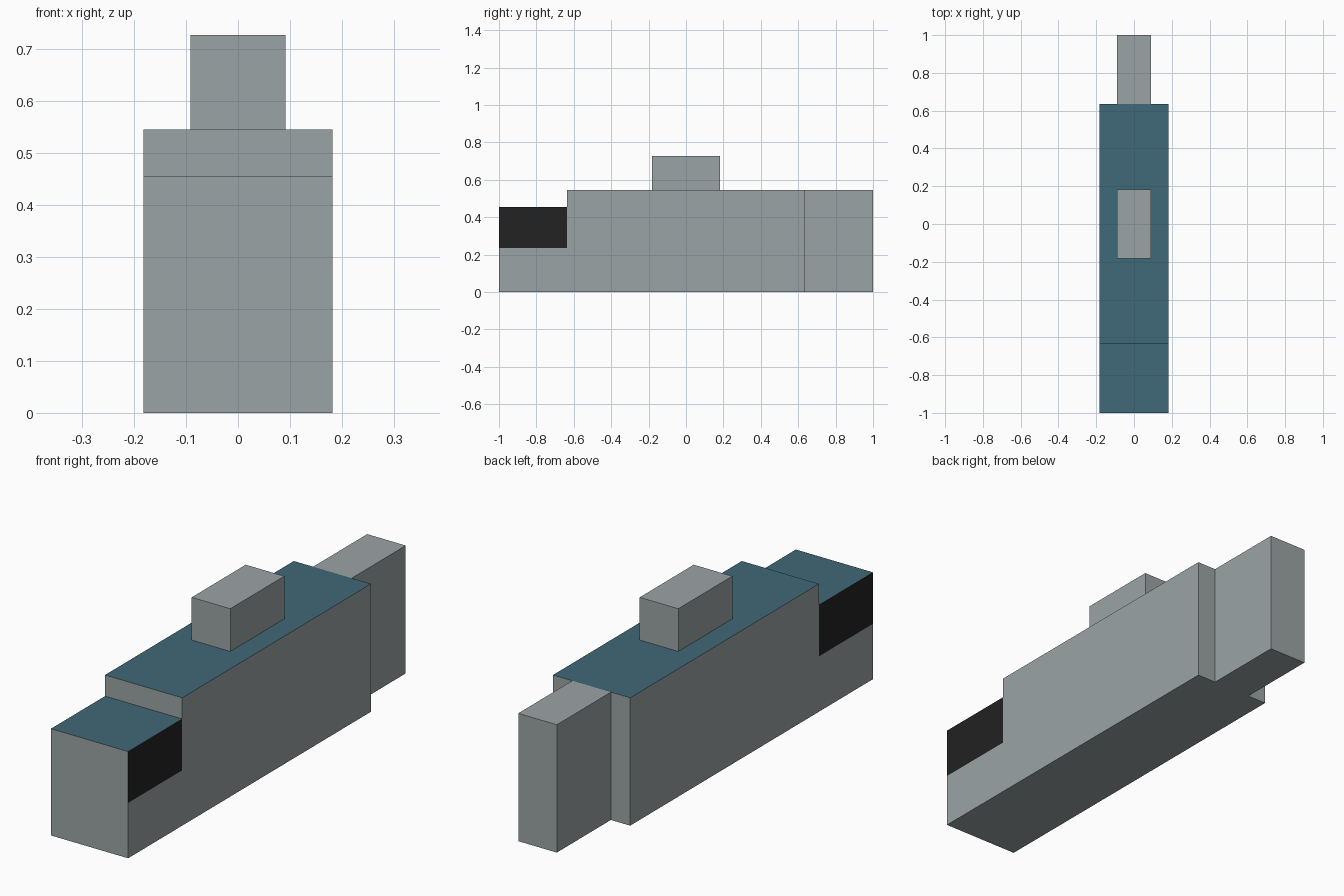
import bpy, bmesh
from mathutils import Vector

cube = bpy.data.objects.get("Cube")
if cube:
    bpy.data.objects.remove(cube, do_unlink=True)


def material(name, rgb):
    m = bpy.data.materials.new(name)
    m.use_nodes = True
    color = (*rgb, 1)
    m.diffuse_color = color
    m.node_tree.nodes["Principled BSDF"].inputs["Base Color"].default_value = color
    return m


grey = material("light grey", (0.33, 0.37, 0.376))
teal = material("dark teal", (0.051, 0.138, 0.188))
black = material("black", (0.016, 0.016, 0.016))

STEP_Y, STEP_Z, TOP, SILL = -0.636, 0.455, 0.545, 0.236
HALF, NARROW = 0.182, 0.091


def extrude_profile(name, profile, half_width, mats):
    """Side profile (y, z) extruded across x."""
    bm = bmesh.new()
    face = bm.faces.new([bm.verts.new((-half_width, y, z)) for y, z in profile])
    out = bmesh.ops.extrude_face_region(bm, geom=[face])
    verts = [v for v in out["geom"] if isinstance(v, bmesh.types.BMVert)]
    bmesh.ops.translate(bm, verts=verts, vec=(2 * half_width, 0, 0))
    bmesh.ops.recalc_face_normals(bm, faces=bm.faces)
    mesh = bpy.data.meshes.new(name)
    for m in mats:
        mesh.materials.append(m)
    obj = bpy.data.objects.new(name, mesh)
    bpy.context.collection.objects.link(obj)
    return obj, bm


def block(name, y0, y1, z0, z1):
    obj, bm = extrude_profile(name, [(y0, z0), (y1, z0), (y1, z1), (y0, z1)], NARROW, [grey])
    bm.to_mesh(obj.data)
    bm.free()


# Stepped body: teal top faces, black side panels on the low front section
profile = [(-1, 0), (-STEP_Y, 0), (-STEP_Y, TOP), (STEP_Y, TOP), (STEP_Y, STEP_Z), (-1, STEP_Z)]
body, bm = extrude_profile("body", profile, HALF, [grey, teal, black])
for axis, value in (("Y", STEP_Y), ("Z", SILL)):
    normal = Vector((0, axis == "Y", axis == "Z"))
    sides = [f for f in bm.faces if abs(f.normal.x) > 0.9]
    geom = sides + list({e for f in sides for e in f.edges}) + list({v for f in sides for v in f.verts})
    bmesh.ops.bisect_plane(bm, geom=geom, plane_co=normal * value, plane_no=normal, dist=0.0001)
bm.normal_update()
for f in bm.faces:
    c = f.calc_center_median()
    if f.normal.z > 0.9:
        f.material_index = 1
    elif abs(f.normal.x) > 0.9 and c.y < STEP_Y and c.z > SILL:
        f.material_index = 2
bm.to_mesh(body.data)
bm.free()

# Narrow rear section and raised block on top
block("rear_section", -STEP_Y, 1, 0, TOP)
block("top_block", -HALF, HALF, TOP, 0.727)
